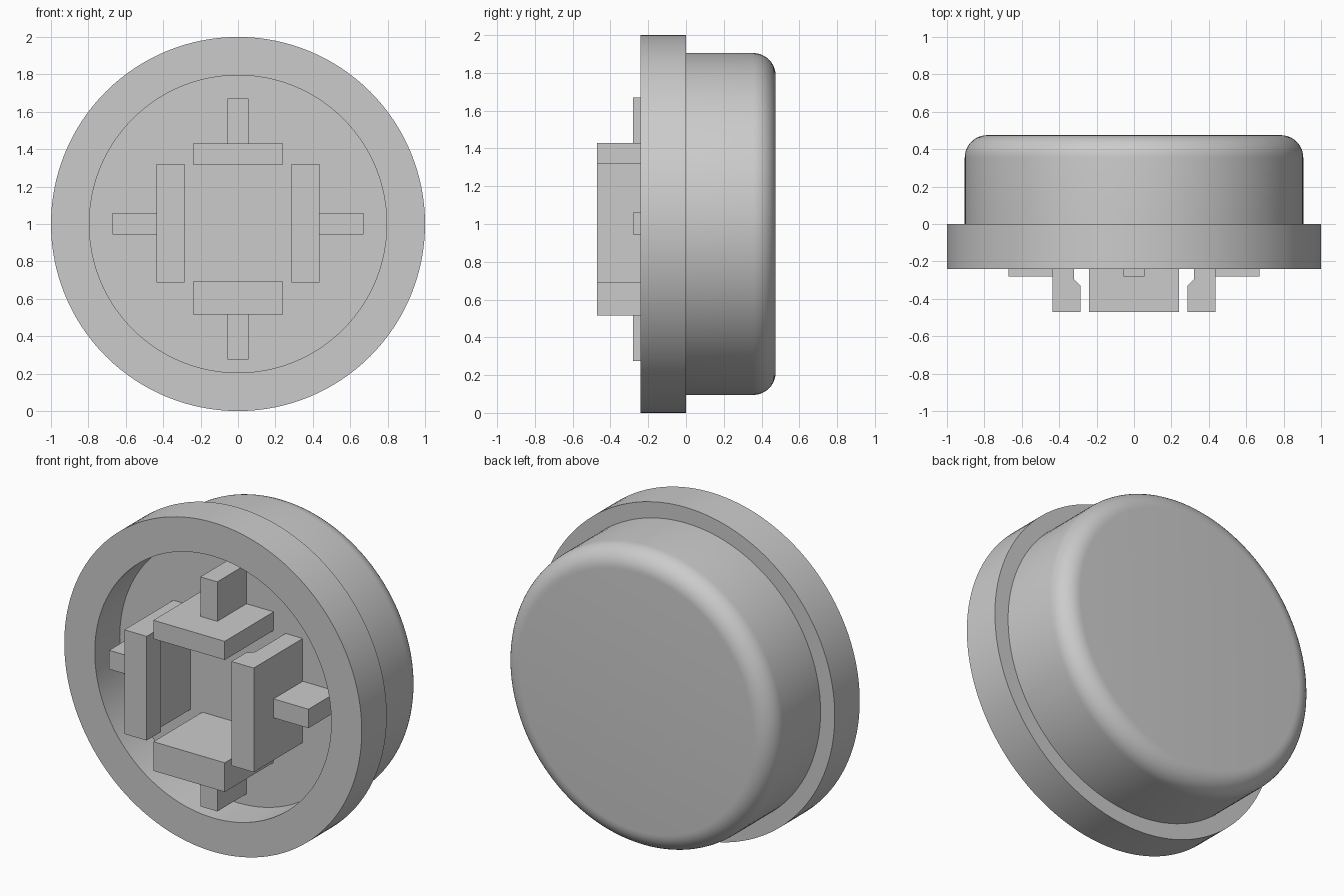
import bpy, bmesh, math
from mathutils import Matrix

if "Cube" in bpy.data.objects:
    bpy.data.objects.remove(bpy.data.objects["Cube"])

grey = bpy.data.materials.new("light grey plastic")
grey.diffuse_color = (0.6, 0.6, 0.6, 1)
grey.use_nodes = True
grey.node_tree.nodes["Principled BSDF"].inputs["Base Color"].default_value = grey.diffuse_color


def finish(bm, name, smooth=False):
    bmesh.ops.recalc_face_normals(bm, faces=bm.faces)
    mesh = bpy.data.meshes.new(name)
    bm.to_mesh(mesh)
    bm.free()
    mesh.materials.append(grey)
    obj = bpy.data.objects.new(name, mesh)
    bpy.context.collection.objects.link(obj)
    if smooth:
        bpy.context.view_layer.objects.active = obj
        obj.select_set(True)
        bpy.ops.object.shade_smooth_by_angle(angle=math.radians(30))
        obj.select_set(False)
    return obj


def lathe(name, profile, steps=128):
    """Spin (radius, y) points about the y axis at z = 1."""
    bm = bmesh.new()
    verts = [bm.verts.new((r, y, 0)) for r, y in profile]
    edges = [bm.edges.new(pair) for pair in zip(verts, verts[1:])]
    bmesh.ops.spin(bm, geom=verts + edges, cent=(0, 0, 0), axis=(0, 1, 0),
                   angle=math.tau, steps=steps)
    bmesh.ops.remove_doubles(bm, verts=bm.verts, dist=1e-4)
    bmesh.ops.translate(bm, verts=bm.verts, vec=(0, 0, 1))
    return finish(bm, name, True)


def box(name, x0, x1, y0, y1, z0, z1):
    bm = bmesh.new()
    size = Matrix.Diagonal((x1 - x0, y1 - y0, z1 - z0, 1))
    centre = Matrix.Translation(((x0 + x1) / 2, (y0 + y1) / 2, (z0 + z1) / 2))
    bmesh.ops.create_cube(bm, size=1, matrix=centre @ size)
    return finish(bm, name)


def hook(name, side):
    """Side clip: stepped (x, y) profile extruded upward."""
    profile = [(0.435, 0), (0.435, -0.47), (0.285, -0.47),
               (0.285, -0.33), (0.32, -0.295), (0.32, 0)]
    bm = bmesh.new()
    face = bm.faces.new([bm.verts.new((side * x, y, 0.687)) for x, y in profile])
    out = bmesh.ops.extrude_face_region(bm, geom=[face])
    top = [v for v in out["geom"] if isinstance(v, bmesh.types.BMVert)]
    bmesh.ops.translate(bm, verts=top, vec=(0, 0, 0.633))
    return finish(bm, name)


# Cap: recess floor, recess wall, flange, body and rounded back edge
FILLET, BODY, BACK = 0.12, 0.905, 0.475
round_edge = [(BODY - FILLET + FILLET * math.cos(a), BACK - FILLET + FILLET * math.sin(a))
              for a in (math.radians(90 * i / 10) for i in range(11))]
lathe("button_cap", [(0, 0), (0.795, 0), (0.795, -0.24), (1, -0.24), (1, 0), (BODY, 0)]
      + round_edge + [(0, BACK)])

# Clips around the socket
hook("right_clip", 1)
hook("left_clip", -1)
box("upper_clip", -0.24, 0.24, -0.47, 0, 1.317, 1.43)
box("lower_clip", -0.24, 0.24, -0.47, 0, 0.515, 0.692)

# Support ribs behind each clip
box("right_rib", 0.435, 0.67, -0.28, 0, 0.945, 1.06)
box("left_rib", -0.67, -0.435, -0.28, 0, 0.945, 1.06)
box("upper_rib", -0.057, 0.057, -0.28, 0, 1.43, 1.67)
box("lower_rib", -0.057, 0.057, -0.28, 0, 0.275, 0.515)
